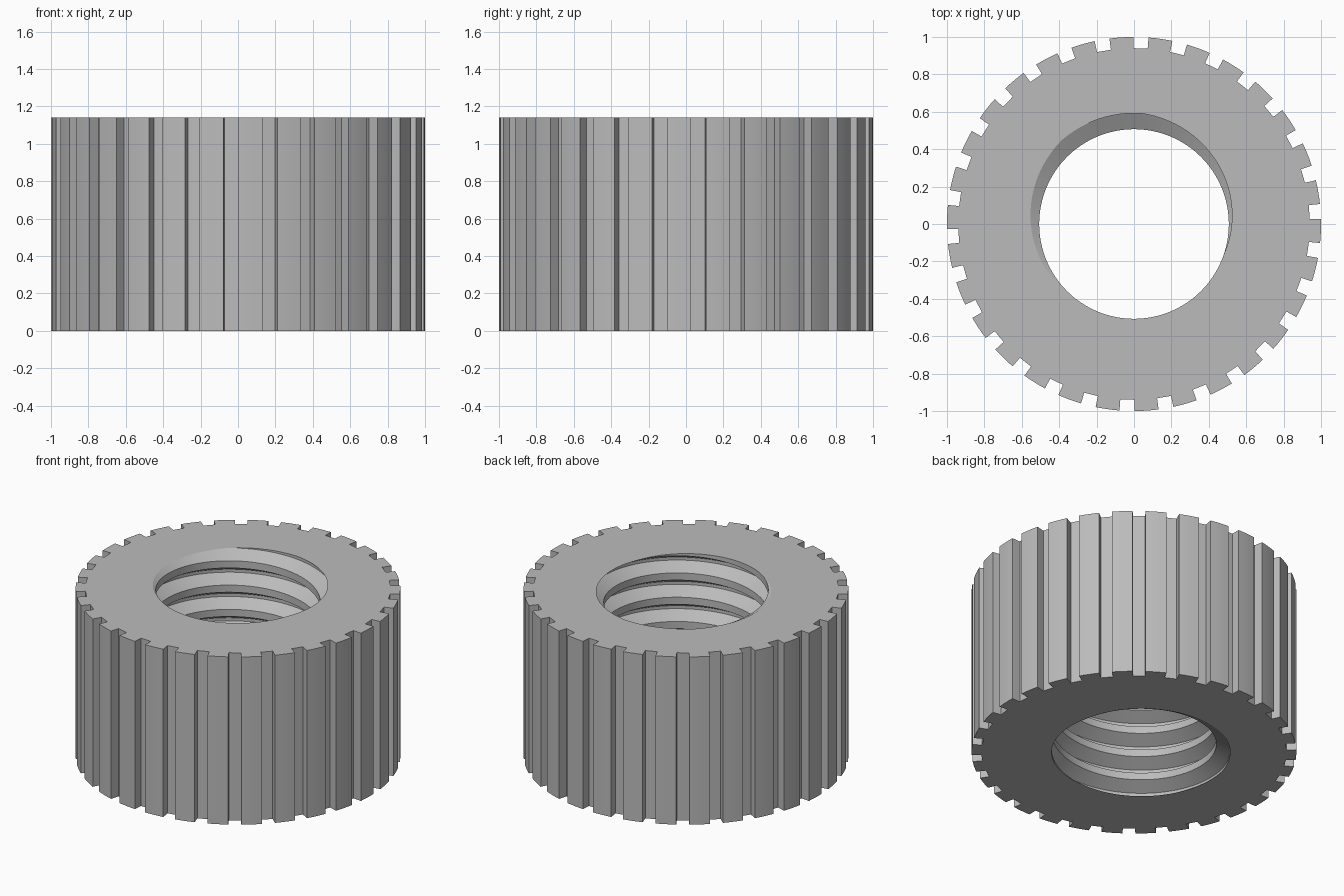
import bpy, bmesh, math
from mathutils import Vector

cube = bpy.data.objects.get("Cube")
if cube:
    bpy.data.objects.remove(cube, do_unlink=True)

HEIGHT = 1.14
TEETH, R_TIP, R_FLOOR = 30, 1.0, 0.94
TOOTH_CENTER, TOOTH_HALF = -86.15, 3.7      # degrees
PITCH, R_CREST, R_ROOT = 0.165, 0.507, 0.592
ROOT_ANGLE = 108                            # where the root meets the top plane
STEPS = 96                                  # segments per thread turn

metal = bpy.data.materials.new("grey metal")
metal.use_nodes = True
colour = (0.5, 0.5, 0.5, 1)
metal.diffuse_color = colour
metal.node_tree.nodes["Principled BSDF"].inputs["Base Color"].default_value = colour


def polar(r, a, z):
    return Vector((r * math.cos(a), r * math.sin(a), z))


bm = bmesh.new()

# Threaded bore: a trapezoid profile swept along a right-hand helix
root, flank = 0.0625 * PITCH, 0.29 * PITCH
profile = [(R_ROOT, -root), (R_ROOT, root), (R_CREST, root + flank),
           (R_CREST, PITCH - root - flank), (R_ROOT, PITCH - root)]
turns = math.ceil(HEIGHT / PITCH) + 3
start = HEIGHT - (turns - 1) * PITCH - PITCH * ROOT_ANGLE / 360
previous = None
for i in range(turns * STEPS + 1):
    a = 2 * math.pi * i / STEPS
    lift = start + PITCH * i / STEPS
    ring = [bm.verts.new(polar(r, a, lift + z)) for r, z in profile]
    if previous:
        for j in range(len(ring) - 1):
            bm.faces.new((previous[j], previous[j + 1], ring[j + 1], ring[j]))
    previous = ring
bmesh.ops.remove_doubles(bm, verts=bm.verts, dist=1e-5)

# Trim the bore at the two end planes
for z, up in ((0, -1), (HEIGHT, 1)):
    bmesh.ops.bisect_plane(bm, geom=bm.verts[:] + bm.edges[:] + bm.faces[:], dist=1e-6,
                           plane_co=(0, 0, z), plane_no=(0, 0, up), clear_outer=True)
bmesh.ops.remove_doubles(bm, verts=bm.verts, dist=1e-4)

# Toothed outer wall: arced tips, flat notch floors
outline = []
for i in range(TEETH):
    c = TOOTH_CENTER + i * 360 / TEETH
    outline.append((R_FLOOR, c - TOOTH_HALF))
    outline += [(R_TIP, c + t * TOOTH_HALF) for t in (-1, -0.5, 0, 0.5, 1)]
    outline.append((R_FLOOR, c + TOOTH_HALF))
low, high = [[bm.verts.new(polar(r, math.radians(a), z)) for r, a in outline]
             for z in (0, HEIGHT)]
for i in range(len(outline)):
    k = (i + 1) % len(outline)
    bm.faces.new((low[i], low[k], high[k], high[i]))

# End faces between the toothed rim and the bore
for z, up in ((0, -1), (HEIGHT, 1)):
    rim = [e for e in bm.edges if e.is_boundary
           and all(abs(v.co.z - z) < 1e-4 for v in e.verts)]
    bmesh.ops.triangle_fill(bm, edges=rim, use_beauty=True, normal=(0, 0, up))
bmesh.ops.recalc_face_normals(bm, faces=bm.faces)

mesh = bpy.data.meshes.new("knurled_nut")
bm.to_mesh(mesh)
bm.free()
mesh.materials.append(metal)
nut = bpy.data.objects.new("knurled_nut", mesh)
bpy.context.collection.objects.link(nut)
bpy.context.view_layer.objects.active = nut
nut.select_set(True)
bpy.ops.object.shade_smooth_by_angle(angle=math.radians(25))
